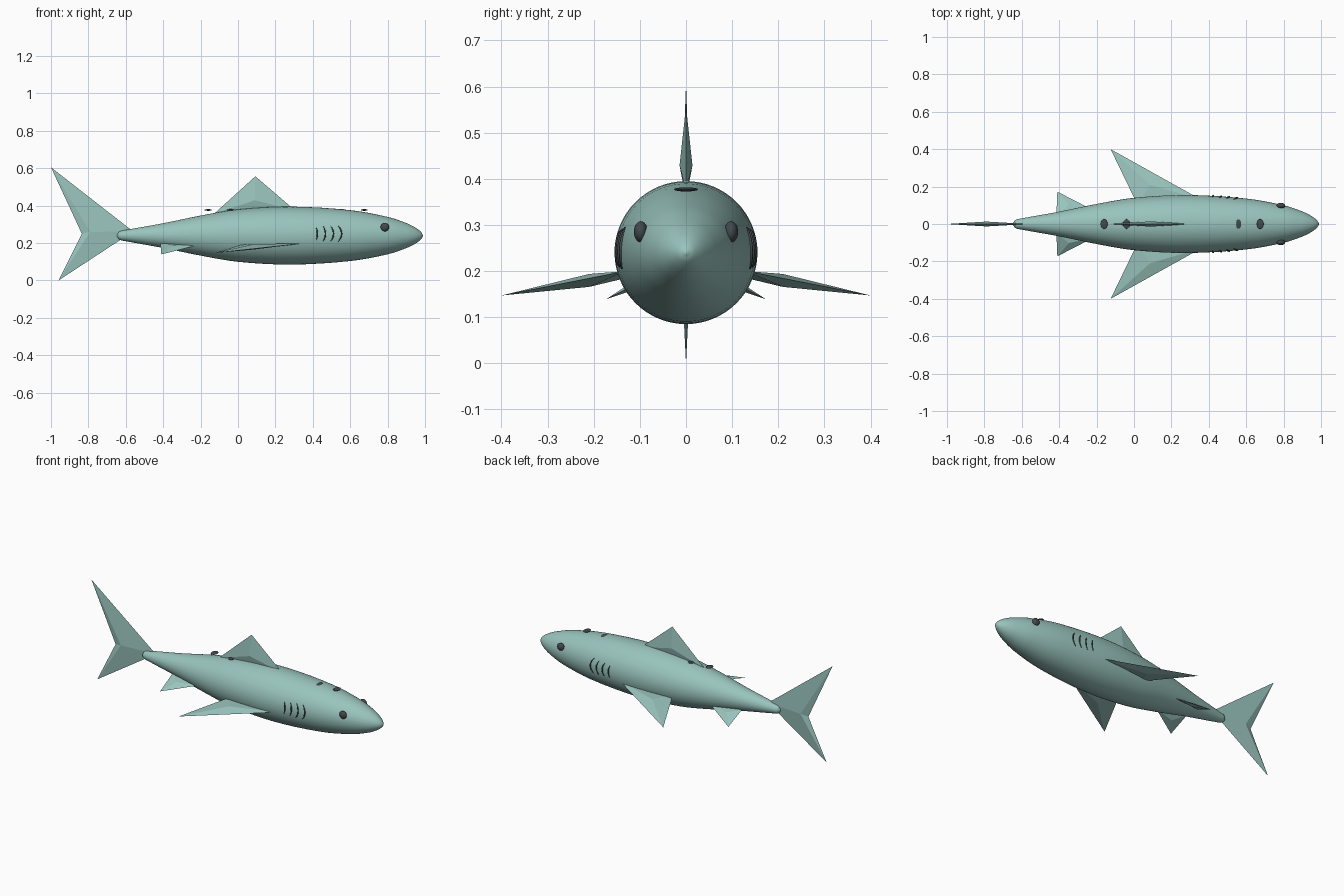
import bpy, bmesh, math
from mathutils import Vector

cube = bpy.data.objects.get("Cube")
if cube:
    bpy.data.objects.remove(cube, do_unlink=True)

AXIS_Z = 0.24


def material(name, rgb):
    m = bpy.data.materials.new(name)
    m.use_nodes = True
    m.diffuse_color = (*rgb, 1)
    m.node_tree.nodes["Principled BSDF"].inputs["Base Color"].default_value = (*rgb, 1)
    return m


skin = material("sea green skin", (0.32, 0.55, 0.51))
dark = material("dark grey", (0.055, 0.068, 0.074))


def add_mesh(name, bm, mat, smooth):
    bmesh.ops.recalc_face_normals(bm, faces=bm.faces)
    me = bpy.data.meshes.new(name)
    bm.to_mesh(me)
    bm.free()
    me.materials.append(mat)
    for p in me.polygons:
        p.use_smooth = smooth
    ob = bpy.data.objects.new(name, me)
    bpy.context.collection.objects.link(ob)
    return ob


# Body profile: position along the length, radius
PROFILE = [(0.99, 0), (0.98, 0.018), (0.95, 0.042), (0.9, 0.067), (0.8, 0.1),
           (0.6, 0.136), (0.28, 0.155), (0, 0.14), (-0.2, 0.107), (-0.4, 0.066),
           (-0.6, 0.03), (-0.635, 0.021), (-0.65, 0)]


def radius(x):
    """Smooth radius of the body at x (Hermite through the profile)."""
    def slope(i):
        a, b = PROFILE[max(i - 1, 0)], PROFILE[min(i + 1, len(PROFILE) - 1)]
        return (b[1] - a[1]) / (b[0] - a[0])
    for i in range(len(PROFILE) - 1):
        (x0, r0), (x1, r1) = PROFILE[i], PROFILE[i + 1]
        if x1 <= x <= x0:
            h = x1 - x0
            t = (x - x0) / h
            return max(0, (2*t**3 - 3*t*t + 1) * r0 + (t**3 - 2*t*t + t) * h * slope(i)
                       + (3*t*t - 2*t**3) * r1 + (t**3 - t*t) * h * slope(i + 1))
    return 0


# Body: the profile spun around the long axis
bm = bmesh.new()
stations = []
for (x0, _), (x1, _) in zip(PROFILE, PROFILE[1:]):
    stations += [x0 + (x1 - x0) * k / 4 for k in range(4)]
stations.append(PROFILE[-1][0])
verts = [bm.verts.new((x, 0, AXIS_Z + radius(x))) for x in stations]
edges = [bm.edges.new(pair) for pair in zip(verts, verts[1:])]
bmesh.ops.spin(bm, geom=verts + edges, cent=(0, 0, AXIS_Z), axis=(1, 0, 0),
               angle=math.tau, steps=64, use_merge=True)
bmesh.ops.remove_doubles(bm, verts=bm.verts, dist=0.0002)
add_mesh("body", bm, skin, True)


def fin(name, outline, bulge, centre=None):
    """Sharp-edged fin, raised to a point on both sides of its centre."""
    pts = [Vector(p) for p in outline]
    mid = Vector(centre) if centre else sum(pts, Vector()) / len(pts)
    bm = bmesh.new()
    rim = [bm.verts.new(p) for p in pts]
    for side in (1, -1):
        peak = bm.verts.new(mid + Vector(bulge) * side)
        for i, v in enumerate(rim):
            bm.faces.new((v, rim[(i + 1) % len(rim)], peak))
    return add_mesh(name, bm, skin, False)


fin("tail_fin", [(-1, 0, 0.605), (-0.835, 0, 0.25), (-0.96, 0, 0), (-0.56, 0, 0.262)],
    (0, 0.013, 0), (-0.79, 0, 0.26))
fin("dorsal_fin", [(0.093, 0, 0.557), (-0.13, 0, 0.355), (0.305, 0, 0.375)], (0, 0.014, 0))


# Paired parts, left at +y and right at -y
for label, s in (("left", 1), ("right", -1)):
    fin(label + "_pectoral_fin",
        [(-0.125, s * 0.4, 0.147), (0.36, s * 0.13, 0.2), (0.02, s * 0.1, 0.192)],
        (0, 0, 0.014))
    fin(label + "_pelvic_fin",
        [(-0.41, s * 0.173, 0.139), (-0.22, s * 0.075, 0.188), (-0.415, s * 0.045, 0.2)],
        (0, s * 0.004, 0.01))


def ellipsoid(name, loc, size):
    bpy.ops.mesh.primitive_uv_sphere_add(segments=24, ring_count=12, radius=1, location=loc)
    ob = bpy.context.object
    ob.name = name
    ob.scale = size
    ob.data.materials.append(dark)
    bpy.ops.object.shade_smooth()


for label, s in (("left", 1), ("right", -1)):
    ellipsoid(label + "_eye", (0.785, s * 0.098, 0.285), (0.023, 0.015, 0.023))

# Flat spots along the back
for i, x in enumerate((-0.16, -0.04, 0.555, 0.675)):
    ellipsoid(f"back_spot_{i + 1}", (x, 0, 0.377), (0.019, 0.026, 0.0045))

# Gill slits: thin bowed strands lying on the skin
for label, s in (("left", 1), ("right", -1)):
    for i in range(4):
        cu = bpy.data.curves.new(f"{label}_gill_{i + 1}", "CURVE")
        cu.dimensions = "3D"
        cu.bevel_depth = 0.004
        cu.bevel_resolution = 1
        cu.use_fill_caps = True
        sp = cu.splines.new("POLY")
        steps = 8
        sp.points.add(steps)
        half = 0.036 + 0.003 * i
        for k, p in enumerate(sp.points):
            t = 2 * k / steps - 1
            x = 0.425 + 0.043 * i - (0.008 + 0.004 * i) * t * t
            z = 0.25 + half * t
            y = math.sqrt(radius(x) ** 2 - (z - AXIS_Z) ** 2) + 0.001
            p.co = (x, s * y, z, 1)
            p.radius = 1 - 0.6 * t * t
        cu.materials.append(dark)
        ob = bpy.data.objects.new(cu.name, cu)
        bpy.context.collection.objects.link(ob)
